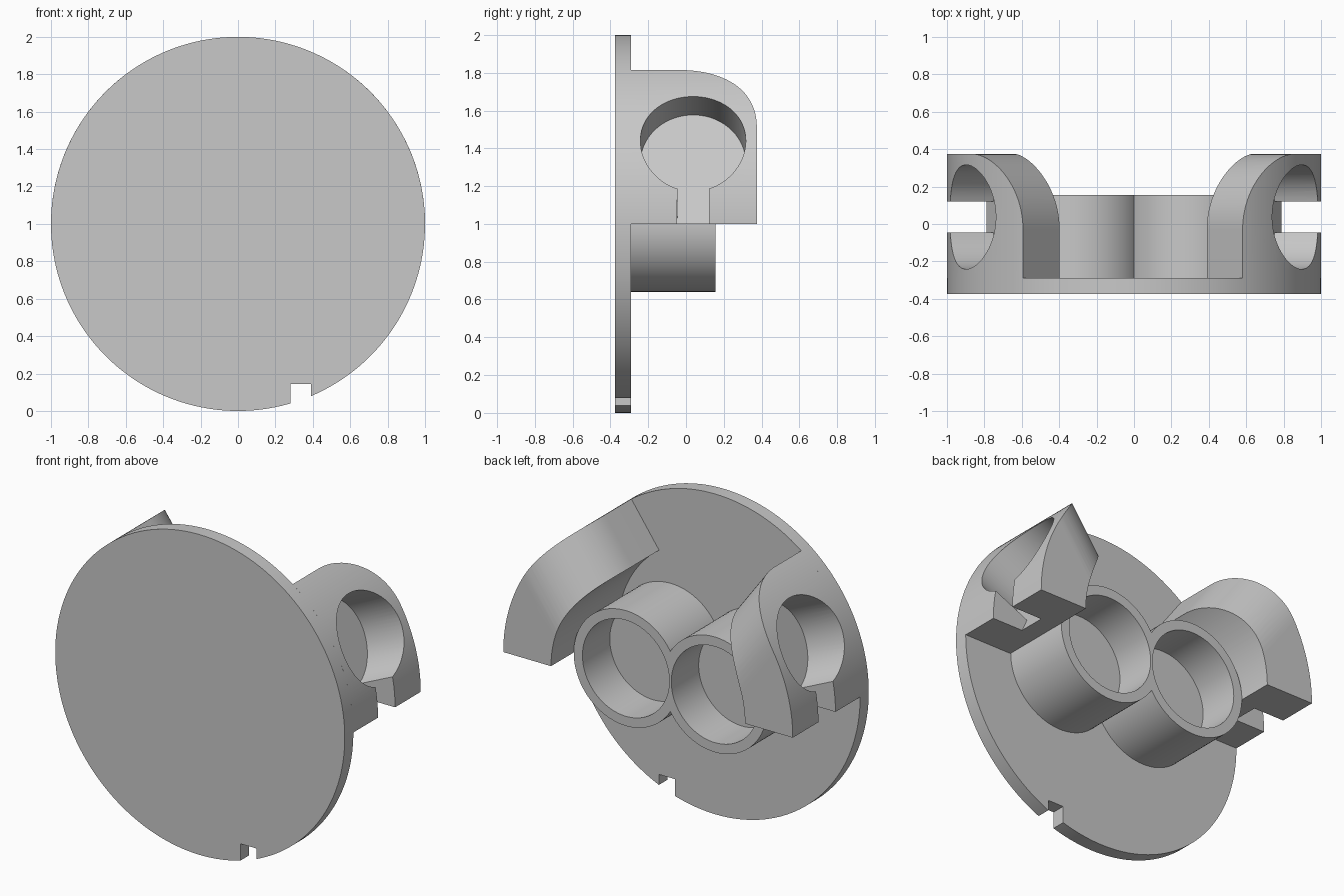
import bpy
import bmesh
from math import sin, cos, pi, radians
from mathutils import Vector

cube = bpy.data.objects.get("Cube")
if cube:
    bpy.data.objects.remove(cube, do_unlink=True)

grey = bpy.data.materials.new("plain grey")
grey.use_nodes = True
grey.diffuse_color = (0.58, 0.58, 0.58, 1)
grey.node_tree.nodes["Principled BSDF"].inputs["Base Color"].default_value = grey.diffuse_color

X, Y, Z = Vector((1, 0, 0)), Vector((0, 1, 0)), Vector((0, 0, 1))
CENTRE = Vector((0, 0, 1))
FRONT, PLATE_BACK, BACK = -0.375, -0.29, 0.375


def arc(r, a0, a1, n, cu=0, cv=0):
    """Points along an arc, angles in radians."""
    return [(cu + r * cos(a0 + (a1 - a0) * i / n),
             cv + r * sin(a0 + (a1 - a0) * i / n)) for i in range(n + 1)]


def circle(r, n, cu=0, cv=0):
    return arc(r, 0, 2 * pi, n, cu, cv)[:-1]


def prism(name, profile, u, v, w, start, end):
    """Extrude a profile in the u-v plane along w, measured from the disc centre."""
    bm = bmesh.new()
    rings = [[bm.verts.new(CENTRE + u * a + v * b + w * d) for a, b in profile]
             for d in (start, end)]
    bm.faces.new(rings[0])
    bm.faces.new(rings[1])
    n = len(profile)
    for i in range(n):
        j = (i + 1) % n
        bm.faces.new((rings[0][i], rings[0][j], rings[1][j], rings[1][i]))
    bmesh.ops.recalc_face_normals(bm, faces=bm.faces)
    mesh = bpy.data.meshes.new(name)
    bm.to_mesh(mesh)
    bm.free()
    mesh.materials.append(grey)
    obj = bpy.data.objects.new(name, mesh)
    bpy.context.collection.objects.link(obj)
    return obj


def combine(obj, other, operation="DIFFERENCE"):
    """Apply a boolean and discard the helper."""
    mod = obj.modifiers.new("boolean", "BOOLEAN")
    mod.operation, mod.object, mod.solver = operation, other, "EXACT"
    depsgraph = bpy.context.evaluated_depsgraph_get()
    mesh = bpy.data.meshes.new_from_object(obj.evaluated_get(depsgraph))
    obj.modifiers.clear()
    obj.data = mesh
    bpy.data.objects.remove(other, do_unlink=True)


def smooth(obj):
    bpy.ops.object.select_all(action="DESELECT")
    obj.select_set(True)
    bpy.context.view_layer.objects.active = obj
    bpy.ops.object.shade_smooth_by_angle(angle=radians(30))


# Round front plate with a small notch in the lower rim
plate = prism("front_plate", circle(1, 160), X, Z, Y, FRONT, PLATE_BACK)
notch = [(0.28, -1.1), (0.39, -1.1), (0.39, -0.855), (0.28, -0.855)]
combine(plate, prism("notch_cutter", notch, X, Z, Y, -0.5, 0))
smooth(plate)

# Pair of joined cups on the back
TUBE_X = 0.307
cups = prism("twin_cups", circle(0.36, 96, -TUBE_X), X, Z, Y, PLATE_BACK, 0.155)
combine(cups, prism("second_cup", circle(0.36, 96, TUBE_X), X, Z, Y, PLATE_BACK, 0.155), "UNION")
for x in (-TUBE_X, TUBE_X):
    combine(cups, prism("bore_cutter", circle(0.3, 96, x), X, Z, Y, -0.115, 0.3))
smooth(cups)

# Curved arms at both sides, each with a rounded end and a keyhole socket
HOLE_R, HOLE_Y, SLOT, FILLET = 0.279, 0.0375, 0.085, 0.405
tilt = radians(24.5)
for name, side, end_angle in (("left_arm", X, 54.5), ("right_arm", -X, 53.6)):
    end = radians(end_angle)
    sector = arc(1, 0, end, 40) + arc(0.67, end, 0, 40)
    arm = prism(name, sector, side, Z, Y, PLATE_BACK, BACK)

    # Rounding of the free back corner, swept along the end face
    along = side * cos(end) + Z * sin(end)
    across = Z * cos(end) - side * sin(end)
    corner = arc(FILLET, 0, pi / 2, 24, -FILLET, BACK - FILLET)
    corner += [(-FILLET, BACK + 0.1), (0.1, BACK + 0.1), (0.1, BACK - FILLET)]
    combine(arm, prism("rounding_cutter", corner, across, Y, along, 0.2, 1.3))

    # Blind keyhole: round socket with a slot opening downwards
    axis = side * cos(tilt) + Z * sin(tilt)
    up = Z * cos(tilt) - side * sin(tilt)
    gap = math_angle = SLOT / HOLE_R
    keyhole = arc(HOLE_R, -pi / 2 + gap, 1.5 * pi - gap, 72, HOLE_Y, 0.028)
    keyhole += [(HOLE_Y - SLOT, -0.9), (HOLE_Y + SLOT, -0.9)]
    combine(arm, prism("keyhole_cutter", keyhole, Y, up, axis, 0.717, 1.5))
    smooth(arm)
